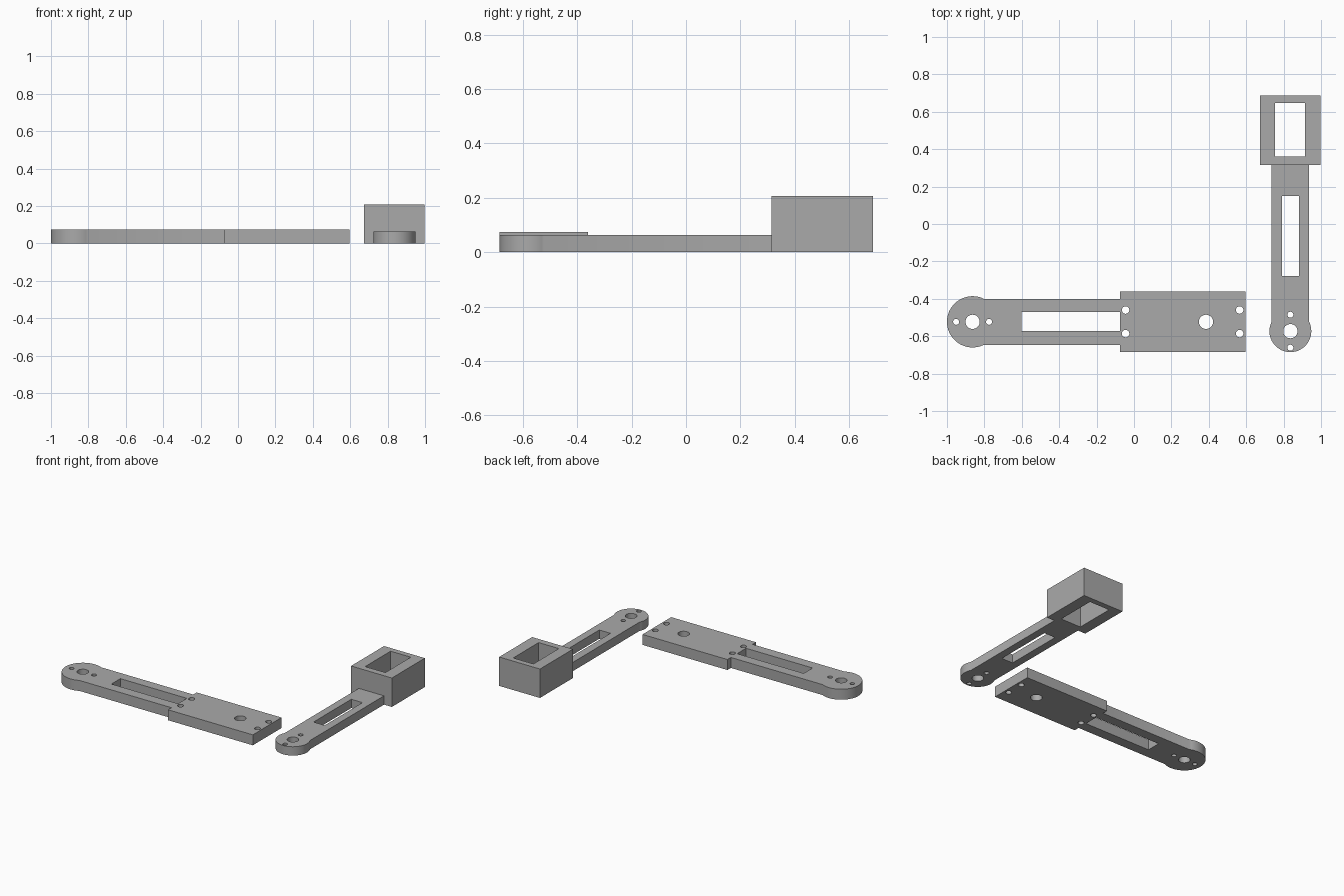
import bpy, bmesh
from math import sin, cos, asin, pi, radians

cube = bpy.data.objects.get("Cube")
if cube:
    bpy.data.objects.remove(cube, do_unlink=True)

grey = bpy.data.materials.new("plain grey")
grey.use_nodes = True
grey.diffuse_color = (0.4, 0.4, 0.4, 1)
grey.node_tree.nodes["Principled BSDF"].inputs["Base Color"].default_value = grey.diffuse_color


def arc(x, y, r, start=0.0, end=2 * pi, n=48):
    """Points on an arc, including both ends."""
    return [(x + r * cos(start + (end - start) * i / n),
             y + r * sin(start + (end - start) * i / n)) for i in range(n + 1)]


def hole(x, y, r):
    return arc(x, y, r)[:-1]


def rect(x0, x1, y0, y1):
    return [(x0, y0), (x1, y0), (x1, y1), (x0, y1)]


def plate(name, height, outline, cutouts):
    """Extrude an outline with cut-outs upward from the ground."""
    curve = bpy.data.curves.new(name, "CURVE")
    curve.dimensions = "2D"
    curve.fill_mode = "BOTH"
    curve.extrude = height / 2
    for loop in [outline] + cutouts:
        spline = curve.splines.new("POLY")
        spline.points.add(len(loop) - 1)
        for point, (x, y) in zip(spline.points, loop):
            point.co = (x, y, 0, 1)
        spline.use_cyclic_u = True
    temp = bpy.data.objects.new(name + " outline", curve)
    bpy.context.scene.collection.objects.link(temp)
    bpy.context.view_layer.update()
    mesh = bpy.data.meshes.new_from_object(
        temp.evaluated_get(bpy.context.evaluated_depsgraph_get()))
    bpy.data.objects.remove(temp, do_unlink=True)

    # Weld the caps to the walls and stand the part on the ground
    bm = bmesh.new()
    bm.from_mesh(mesh)
    bmesh.ops.remove_doubles(bm, verts=bm.verts, dist=0.0001)
    bmesh.ops.translate(bm, verts=bm.verts, vec=(0, 0, height / 2))
    bmesh.ops.recalc_face_normals(bm, faces=bm.faces)
    bm.to_mesh(mesh)
    bm.free()
    mesh.materials.clear()
    mesh.materials.append(grey)
    obj = bpy.data.objects.new(name, mesh)
    bpy.context.scene.collection.objects.link(obj)
    bpy.ops.object.select_all(action="DESELECT")
    obj.select_set(True)
    bpy.context.view_layer.objects.active = obj
    bpy.ops.object.shade_smooth_by_angle(angle=radians(30))
    return obj


# Long arm: round end, slotted bar and wide mounting plate
cx, cy, r, half = -0.863, -0.523, 0.137, 0.123
a = asin(half / r)
outline = arc(cx, cy, r, a, 2 * pi - a)
outline += [(-0.075, cy - half), (-0.075, -0.685), (0.597, -0.685),
            (0.597, -0.361), (-0.075, -0.361), (-0.075, cy + half)]
cutouts = [hole(cx, cy, 0.038), hole(0.385, cy, 0.038),
           rect(-0.602, -0.075, -0.572, -0.471)]
cutouts += [hole(cx + s * 0.088, cy, 0.016) for s in (-1, 1)]
cutouts += [hole(x, cy + s * 0.063, 0.02) for x in (-0.045, 0.565) for s in (-1, 1)]
plate("long_arm", 0.075, outline, cutouts)

# Short arm: round end and slotted bar running back to the socket
cx, cy, r, half = 0.836, -0.573, 0.112, 0.1
a = asin(half / r)
outline = arc(cx, cy, r, pi / 2 + a, 5 * pi / 2 - a)
outline += [(cx + half, 0.315), (cx - half, 0.315)]
cutouts = [hole(cx, cy, 0.038), rect(0.792, 0.881, -0.277, 0.15)]
cutouts += [hole(cx, cy + s * 0.088, 0.016) for s in (-1, 1)]
plate("short_arm", 0.063, outline, cutouts)

# Open rectangular socket at the end of the short arm
plate("socket_box", 0.207, rect(0.675, 0.998, 0.315, 0.688),
      [rect(0.755, 0.915, 0.36, 0.648)])
